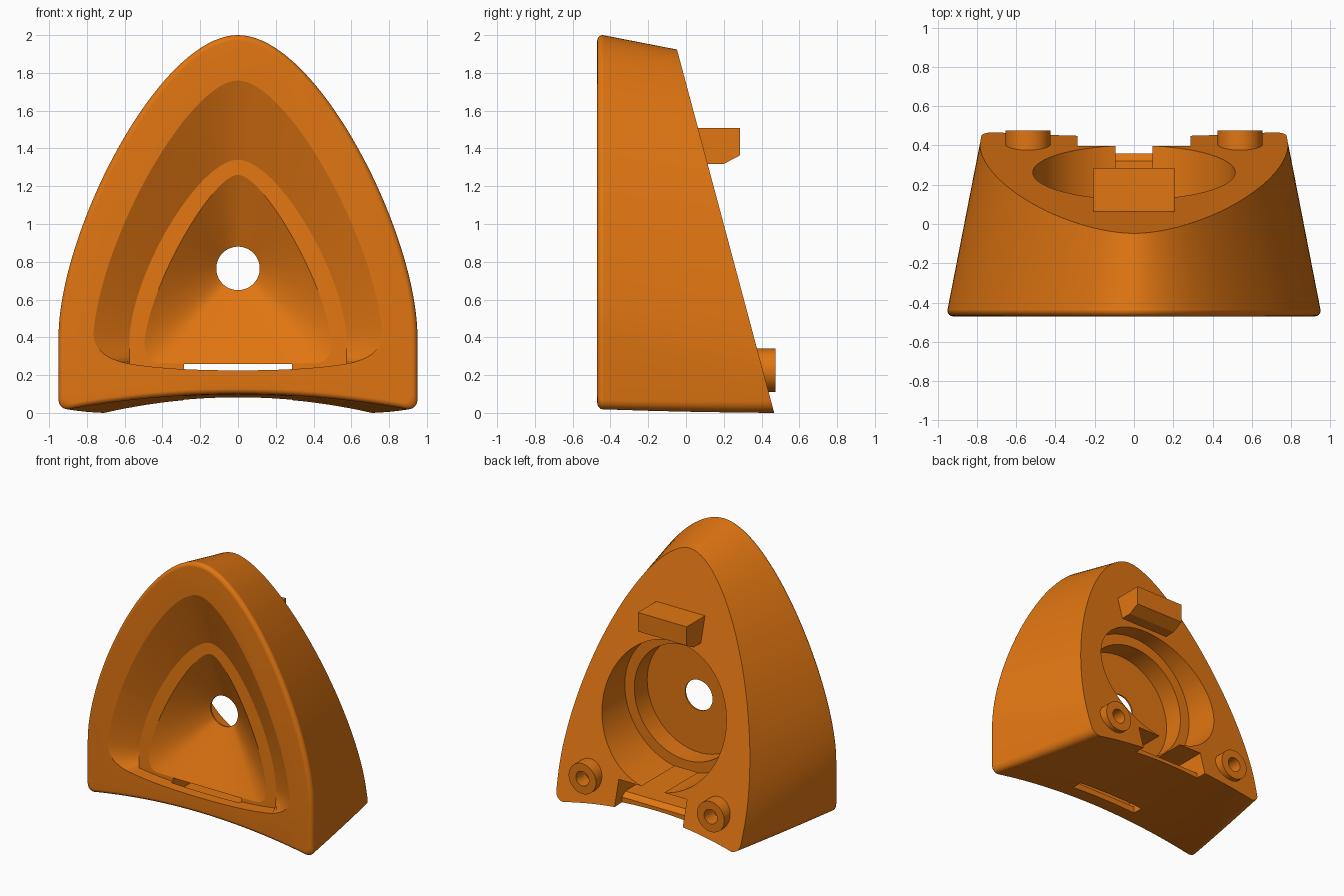
import bpy, bmesh, math
from mathutils import Vector, Matrix

old = bpy.data.objects.get("Cube")
if old:
    bpy.data.objects.remove(old, do_unlink=True)

orange = bpy.data.materials.new("orange plastic")
orange.use_nodes = True
COLOUR = (0.75, 0.18, 0.006, 1)
orange.diffuse_color = COLOUR
orange.node_tree.nodes["Principled BSDF"].inputs["Base Color"].default_value = COLOUR

FRONT = -0.47
FILLET = 0.03
PLANE_POINT = Vector((0, 0.467, 0))
PLANE_NORMAL = Vector((0, 1.925, 0.515)).normalized()


def finish(name, bm):
    bmesh.ops.recalc_face_normals(bm, faces=bm.faces)
    mesh = bpy.data.meshes.new(name)
    bm.to_mesh(mesh)
    bm.free()
    mesh.materials.append(orange)
    ob = bpy.data.objects.new(name, mesh)
    bpy.context.collection.objects.link(ob)
    return ob


def select(ob):
    bpy.ops.object.select_all(action='DESELECT')
    ob.select_set(True)
    bpy.context.view_layer.objects.active = ob


def cut(ob, cutter):
    cutter.hide_render = True
    select(ob)
    mod = ob.modifiers.new("cut", 'BOOLEAN')
    mod.operation = 'DIFFERENCE'
    mod.solver = 'EXACT'
    mod.object = cutter
    bpy.ops.object.modifier_apply(modifier=mod.name)
    bpy.data.objects.remove(cutter, do_unlink=True)


def smooth(ob):
    select(ob)
    bpy.ops.object.shade_smooth_by_angle(angle=math.radians(12))


def loft(sections):
    bm = bmesh.new()
    rings = [[bm.verts.new(p) for p in s] for s in sections]
    n = len(rings[0])
    for a, b in zip(rings, rings[1:]):
        for i in range(n):
            j = (i + 1) % n
            bm.faces.new((a[i], a[j], b[j], b[i]))
    bm.faces.new(rings[0])
    bm.faces.new(rings[-1])
    return bm


def prism(name, x, profile):
    """Solid with a (y, z) profile, reaching from -x to x."""
    return finish(name, loft([[(s * x, y, z) for y, z in profile] for s in (-1, 1)]))


def cylinder(name, radius, x, z, y0, y1, sides):
    bm = bmesh.new()
    place = Matrix.Translation((x, (y0 + y1) / 2, z)) @ Matrix.Rotation(math.pi / 2, 4, 'X')
    bmesh.ops.create_cone(bm, cap_ends=True, segments=sides, radius1=radius, radius2=radius,
                          depth=y1 - y0, matrix=place)
    return finish(name, bm)


def bezier(p, n):
    """Points and outward normals along a cubic curve in (x, z)."""
    p = [Vector(q) for q in p]
    out = []
    for i in range(n + 1):
        t = i / n
        s = 1 - t
        pos = p[0] * s**3 + p[1] * 3*s*s*t + p[2] * 3*s*t*t + p[3] * t**3
        d = (p[1] - p[0]) * s*s + (p[2] - p[1]) * 2*s*t + (p[3] - p[2]) * t*t
        out.append((pos, Vector((-d.y, d.x)).normalized()))
    return out


def mirrored(half):
    """Closed loop from a half outline that runs from top centre to bottom centre."""
    return half + [(-x, z) for x, z in reversed(half[1:-1])]


# Body: arched outline with drafted sides, hollow foot and rounded front edge
def body_section(y, fillet):
    depth = max(0, y - FRONT - FILLET)
    t = depth / 0.91
    inset = 0.195 * depth + fillet
    arch = bezier([(0, 2), (0.42, 2), (0.95, 0.95 - 0.10 * t), (0.95, 0.4 - 0.25 * t)], 40)
    half = [tuple(p - nrm * inset) for p, nrm in arch]
    half = [(max(x, 0), z) for x, z in half]
    w, r = 0.95 - inset, 0.05 + 0.015 * t

    def foot(x):
        return 0.10 - 0.02 * t - x * x * (0.10 + 0.06 * t) + fillet
    zc = foot(w - r) + r
    for i in range(10):
        a = math.pi / 2 * i / 9
        half.append((w - r + r * math.cos(a), zc - r * math.sin(a)))
    for i in range(1, 13):
        x = (w - r) * (1 - i / 12)
        half.append((x, foot(x)))
    return [(x, y, z) for x, z in mirrored(half)]


sections = []
for i in range(9):
    a = math.pi / 2 * i / 8
    sections.append(body_section(FRONT + FILLET * (1 - math.cos(a)), FILLET * (1 - math.sin(a))))
sections += [body_section(y, 0) for y in (-0.18, 0.08, 0.34, 0.6)]
bm = loft(sections)
bmesh.ops.bisect_plane(bm, geom=bm.verts[:] + bm.edges[:] + bm.faces[:], dist=1e-5,
                       plane_co=PLANE_POINT, plane_no=PLANE_NORMAL, clear_outer=True)
bmesh.ops.holes_fill(bm, edges=[e for e in bm.edges if e.is_boundary], sides=0)
body = finish("housing_body", bm)


# Front recess: sloped surround, narrow ledge, then a funnel to the round hole
def outline(side, corner, bottom):
    half = [tuple(p) for p, _ in bezier(side, 32)]
    half += [tuple(p) for p, _ in bezier([side[-1]] + corner, 8)][1:]
    half += [tuple(p) for p, _ in bezier([corner[-1]] + bottom, 16)][1:]
    return mirrored(half)


def ledge_y(z):
    return -0.37 + 0.045 * (z - 0.26)


SILL = [(0.4, 0.232), (0.2, 0.225), (0, 0.225)]
outer = outline([(0, 1.76), (0.25, 1.76), (0.72, 0.95), (0.765, 0.42)],
                [(0.765, 0.33), (0.69, 0.28), (0.575, 0.26)], SILL)
ring = outline([(0, 1.34), (0.2, 1.34), (0.55, 0.77), (0.575, 0.4)],
               [(0.575, 0.35), (0.575, 0.3), (0.575, 0.26)], SILL)
inner = outline([(0, 1.26), (0.13, 1.26), (0.46, 0.7), (0.495, 0.38)],
                [(0.495, 0.3), (0.47, 0.27), (0.42, 0.265)],
                [(0.3, 0.26), (0.15, 0.26), (0, 0.26)])
angles = [2.2 * i / 32 for i in range(33)]
angles += [2.2 + (math.pi - 2.2) * i / 24 for i in range(1, 25)]
hole = mirrored([(0.115 * math.sin(a), 0.765 + 0.115 * math.cos(a)) for a in angles])

recess = finish("recess_cutter", loft([
    [(x, FRONT - 0.05, z) for x, z in outer],
    [(x, FRONT, z) for x, z in outer],
    [(x, ledge_y(z), z) for x, z in ring],
    [(x, ledge_y(z), z) for x, z in inner],
    [(x, -0.165, z) for x, z in hole],
    [(x, -0.05, z) for x, z in hole]]))
cut(body, recess)

# Stepped round cup in the sloping back
for radius, floor in ((0.515, 0.0), (0.435, -0.155)):
    cut(body, cylinder("cup_cutter", radius, 0, 0.765, floor, 0.7, 96))

# Low channel from the front sill to the back, open underneath at its rear end
cut(body, prism("channel_cutter", 0.287, [
    (-0.39, 0.14), (0.32, 0.14), (0.36, 0.11), (0.36, -0.1),
    (0.7, -0.1), (0.7, 0.259), (-0.39, 0.259)]))

# Slot through the foot
cut(body, prism("foot_slot_cutter", 0.285, [(-0.34, -0.1), (-0.255, -0.1),
                                            (-0.255, 0.2), (-0.34, 0.2)]))

# Hook tab on the upper back
prism("hook_tab", 0.205, [(0.05, 1.507), (0.285, 1.507), (0.285, 1.363), (0.2, 1.318),
                          (0.05, 1.318)])

# Hollow mounting bosses at the lower back
for side, x in (("left", 0.54), ("right", -0.54)):
    boss = cylinder(side + "_boss", 0.115, x, 0.225, 0.34, 0.475, 48)
    for part, radius in ((boss, 0.055), (body, 0.056)):
        cut(part, cylinder("bore_cutter", radius, x, 0.225, 0.36, 0.6, 32))
    smooth(boss)
smooth(body)
